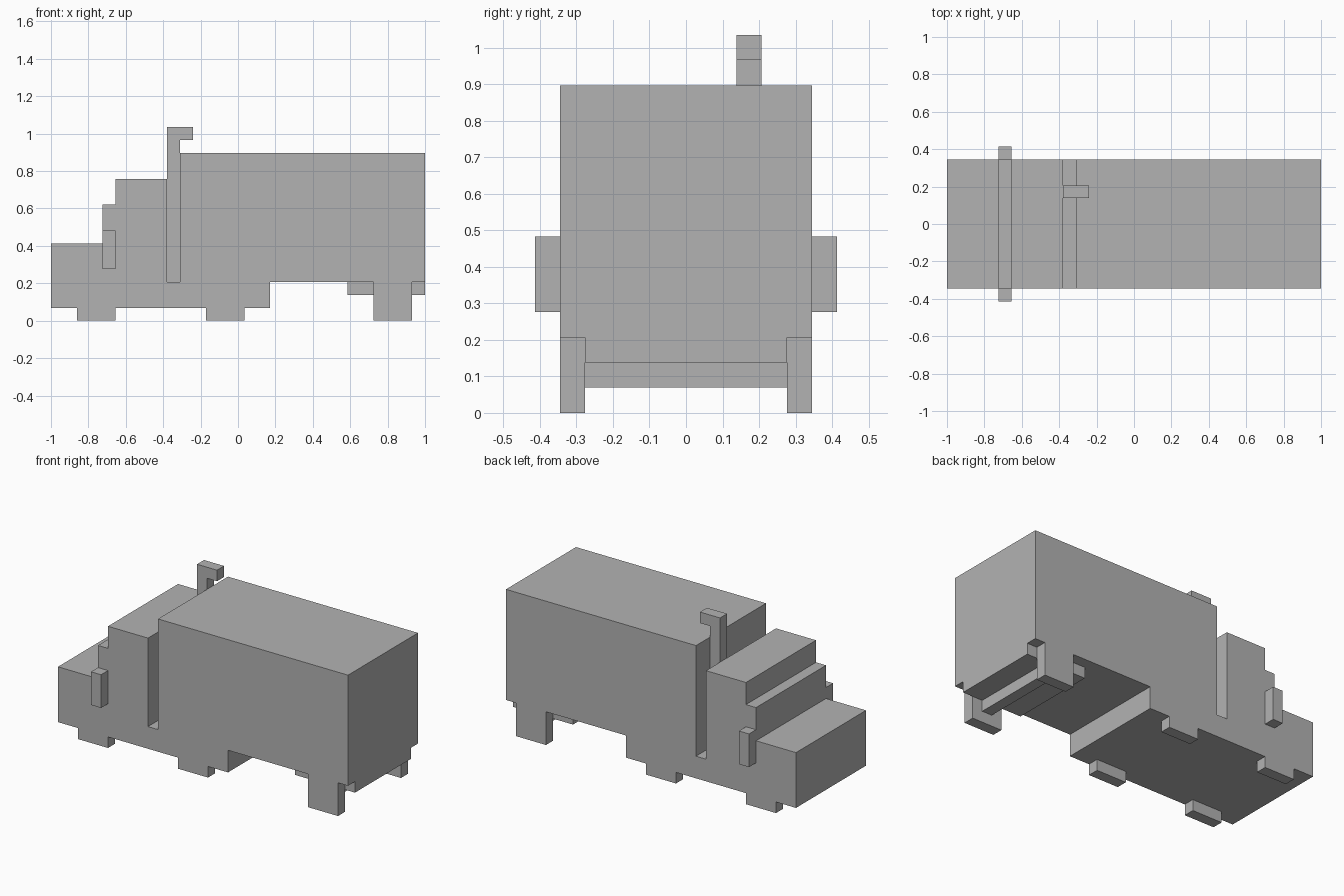
import bpy
import bmesh

if "Cube" in bpy.data.objects:
    bpy.data.objects.remove(bpy.data.objects["Cube"], do_unlink=True)

# The truck is laid out on a voxel grid: 29 cells long, 10 cells wide
CELL = 2 / 29

grey = bpy.data.materials.new("plain_grey")
grey.use_nodes = True
colour = (0.45, 0.45, 0.45, 1)
grey.diffuse_color = colour
grey.node_tree.nodes["Principled BSDF"].inputs["Base Color"].default_value = colour


def extrude_profile(name, outline, y0, y1):
    """Extrude a side outline of (x, z) cells from y0 to y1."""
    bm = bmesh.new()
    verts = [bm.verts.new(((x - 14.5) * CELL, y0 * CELL, z * CELL)) for x, z in outline]
    face = bm.faces.new(verts)
    result = bmesh.ops.extrude_face_region(bm, geom=[face])
    moved = [g for g in result["geom"] if isinstance(g, bmesh.types.BMVert)]
    bmesh.ops.translate(bm, verts=moved, vec=(0, (y1 - y0) * CELL, 0))
    bmesh.ops.recalc_face_normals(bm, faces=bm.faces[:])
    mesh = bpy.data.meshes.new(name)
    bm.to_mesh(mesh)
    bm.free()
    mesh.materials.append(grey)
    obj = bpy.data.objects.new(name, mesh)
    bpy.context.collection.objects.link(obj)
    return obj


def block(name, x0, x1, y0, y1, z0, z1):
    return extrude_profile(name, [(x0, z0), (x1, z0), (x1, z1), (x0, z1)], y0, y1)


# Hood, stepped cab, slot behind the cab and cargo box in one outline
extrude_profile("truck_body", [
    (0, 1), (17, 1), (17, 3), (29, 3), (29, 13), (10, 13), (10, 3), (9, 3),
    (9, 11), (5, 11), (5, 9), (4, 9), (4, 6), (0, 6)], -5, 5)

# Hooked exhaust pipe standing in the slot
extrude_profile("exhaust_pipe", [
    (9, 3), (10, 3), (10, 14), (11, 14), (11, 15), (9, 15)], 2, 3)

# Rear chassis and axle
block("rear_frame", 23, 29, -4, 4, 2, 3)
block("rear_axle", 26, 27, -4, 4, 1, 2)

# Wheels and mirrors on both sides
for side, y_wheel, y_mirror in (("front", -5, -6), ("back", 4, 5)):
    for label, x, top in (("steering", 2, 1), ("middle", 12, 1), ("rear", 25, 3)):
        block(f"{label}_wheel_{side}", x, x + 3, y_wheel, y_wheel + 1, 0, top)
    block(f"mirror_{side}", 4, 5, y_mirror, y_mirror + 1, 4, 7)
